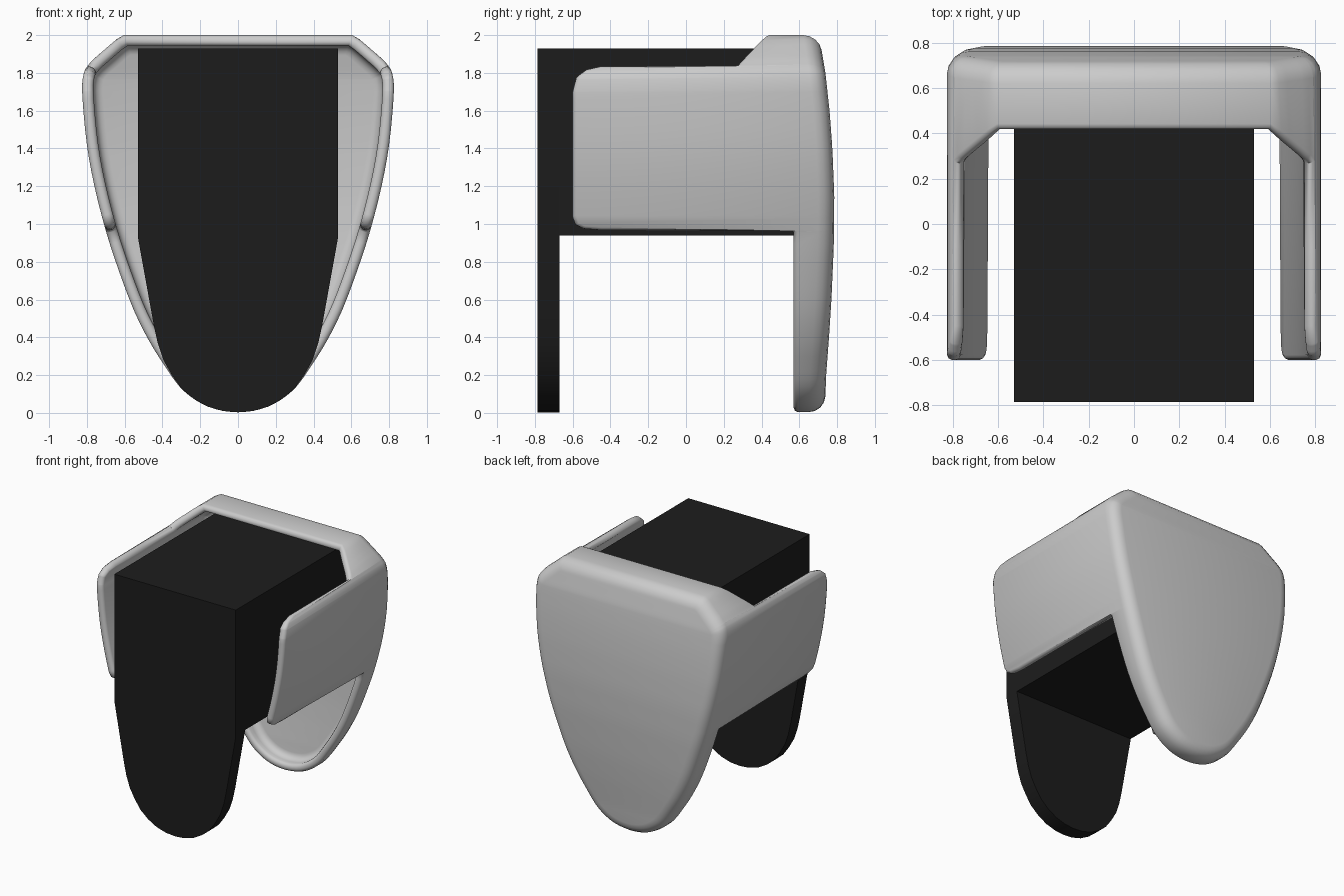
import bpy, bmesh, math
from mathutils import Vector

if "Cube" in bpy.data.objects:
    bpy.data.objects.remove(bpy.data.objects["Cube"])


def make_object(name, bm):
    bmesh.ops.recalc_face_normals(bm, faces=bm.faces)
    mesh = bpy.data.meshes.new(name)
    bm.to_mesh(mesh)
    bm.free()
    ob = bpy.data.objects.new(name, mesh)
    bpy.context.collection.objects.link(ob)
    return ob


def smooth(ob, angle):
    bpy.ops.object.select_all(action='DESELECT')
    ob.select_set(True)
    bpy.context.view_layer.objects.active = ob
    bpy.ops.object.shade_smooth_by_angle(angle=math.radians(angle))


def lerp_table(t, table):
    for (a, va), (b, vb) in zip(table, table[1:]):
        if t <= b:
            return va + (vb - va) * max(0, (t - a) / (b - a))
    return table[-1][1]


def extrude_y(name, half, y0, y1):
    # mirrored x-z outline extruded along y
    pts = half + [(-x, z) for x, z in reversed(half) if x > 0]
    bm = bmesh.new()
    face = bm.faces.new([bm.verts.new((x, y0, z)) for x, z in pts])
    ext = bmesh.ops.extrude_face_region(bm, geom=[face])['geom']
    bmesh.ops.translate(bm, vec=(0, y1 - y0, 0),
                        verts=[v for v in ext if isinstance(v, bmesh.types.BMVert)])
    return make_object(name, bm)


# Dark inner body: rounded front plate and block behind it
black = bpy.data.materials.new("black")
black.diffuse_color = (0.012, 0.012, 0.012, 1)
black.use_nodes = True
black.node_tree.nodes["Principled BSDF"].inputs["Base Color"].default_value = black.diffuse_color
plate = [(0.53, 1.93), (0.53, 0.93), (0.445, 0.46), (0.425, 0.37), (0.395, 0.28), (0.35, 0.20),
         (0.30, 0.13), (0.235, 0.075), (0.16, 0.033), (0.08, 0.01), (0, 0.003)]
for name, outline, y0, y1 in (("front_plate", plate, -0.785, -0.67),
                              ("inner_block", [(0.53, 1.93), (0.53, 0.94)], -0.67, 0.61)):
    ob = extrude_y(name, outline, y0, y1)
    ob.data.materials.append(black)
    smooth(ob, 25)

# Shield outline of the shell (right half, top to bottom), smoothed
shield = [Vector(p) for p in (
    (0.4, 2), (0.5, 2), (0.605, 2), (0.71, 1.92), (0.795, 1.84), (0.822, 1.77), (0.823, 1.66),
    (0.80, 1.42), (0.76, 1.2), (0.70, 0.965), (0.63, 0.75), (0.55, 0.54), (0.47, 0.38),
    (0.395, 0.26), (0.31, 0.14), (0.22, 0.065), (0.12, 0.02), (0, 0.004), (-0.12, 0.02), (-0.22, 0.065))]
curve = []
for a, b, c, d in zip(shield, shield[1:], shield[2:], shield[3:]):
    for k in range(3):
        t = k / 3
        curve.append(0.5 * (2 * b + (c - a) * t + (2 * a - 5 * b + 4 * c - d) * t * t
                            + (3 * b - a - 3 * c + d) * t ** 3))
curve.append(shield[-2])
arc = [0.0]
for p, q in zip(curve, curve[1:]):
    arc.append(arc[-1] + (q - p).length)
i_start = 3
i_end = min(range(len(curve)), key=lambda i: (abs(curve[i].x), i))


def at(s):
    return Vector((lerp_table(s, list(zip(arc, [p.x for p in curve]))),
                   lerp_table(s, list(zip(arc, [p.y for p in curve])))))


def inset_point(s, d):
    t = (at(s + 0.025) - at(s - 0.025)).normalized()
    return at(s) + Vector((t.y, -t.x)) * d


def s_of_z(z):
    for i in range(i_start, i_end):
        if curve[i].y >= z >= curve[i + 1].y:
            f = (curve[i].y - z) / (curve[i].y - curve[i + 1].y)
            return arc[i] + f * (arc[i + 1] - arc[i])


# Front edge of the shell as (z, y): top lip, side wing, lower rim
edge = [(1.845, 0.27), (1.8449, -0.10), (1.844, -0.45), (1.825, -0.53), (1.78, -0.58), (1.70, -0.60),
        (1.03, -0.60), (0.99, -0.585), (0.968, -0.54), (0.961, -0.45), (0.9605, 0.0), (0.96, 0.56), (0.95, 0.57)]
keys = [(arc[i_start], 0.42)] + [(s_of_z(z), y) for z, y in edge] + [(arc[i_end], 0.57)]
cols = []
for (s0, y0), (s1, y1) in zip(keys, keys[1:]):
    cols.append((s0, y0))
    cols += [(s, y0 + (y1 - y0) * (s - s0) / (s1 - s0)) for s in arc if s0 + 0.006 < s < s1 - 0.006]
cols.append(keys[-1])

back_y = [(0, 0.735), (0.2, 0.742), (0.4, 0.757), (0.6, 0.77), (0.9, 0.783), (1.15, 0.785),
          (1.4, 0.775), (1.6, 0.76), (1.8, 0.738), (2.0, 0.705)]


def front_ring(inset, off):
    out = []
    for i, (s, y) in enumerate(cols):
        if i in (0, len(cols) - 1):
            n = Vector((0, 1))
        else:
            a, b = Vector(cols[i]) - Vector(cols[i - 1]), Vector(cols[i + 1]) - Vector(cols[i])
            t = (a.normalized() + b.normalized()).normalized()
            n = Vector((-t.y, t.x))
        p = inset_point(s + n.x * off, inset)
        out.append((p.x, y + n.y * off, p.y))
    return out


def back_ring(inset, depth):
    pts = [inset_point(s, inset) for s, y in cols]
    return [(p.x, lerp_table(p.y, back_y) - depth, p.y) for p in pts]


# Shell: rings run from the outer back, over the rounded rim, to the inner back
R, r = 0.085, 0.05
angles = [math.radians(a) for a in (90, 67.5, 45, 22.5, 0)]
rings = [back_ring(R * (1 - math.cos(a)), R * (1 - math.sin(a))) for a in angles]
rings += [front_ring(d, o) for d, o in ((0, 0.022), (0.007, 0.007), (0.022, 0),
                                       (0.038, 0), (0.053, 0.007), (0.06, 0.022))]
rings += [back_ring(0.06 + r * (1 - math.cos(a)), 0.07 + r * (1 - math.sin(a)))
          for a in reversed(angles)]

bm = bmesh.new()
loops = []
for ring in rings:
    right = [bm.verts.new(p) for p in ring[:-1]]
    low = bm.verts.new((0, ring[-1][1], ring[-1][2]))
    left = [bm.verts.new((-x, y, z)) for x, y, z in reversed(ring[:-1])]
    loops.append(right + [low] + left)
n = len(loops[0])
for A, B in zip(loops, loops[1:]):
    for i in range(n):
        j = (i + 1) % n
        bm.faces.new((A[i], A[j], B[j], B[i]))
for L in (loops[0], loops[-1]):
    for i in range(n // 2 - 1):
        bm.faces.new((L[i], L[i + 1], L[n - 2 - i], L[n - 1 - i]))
    m = n // 2
    bm.faces.new((L[m - 1], L[m], L[m + 1]))
bmesh.ops.remove_doubles(bm, verts=bm.verts, dist=0.0004)
bmesh.ops.dissolve_degenerate(bm, edges=bm.edges, dist=0.0002)
shell = make_object("shield_shell", bm)
smooth(shell, 50)
